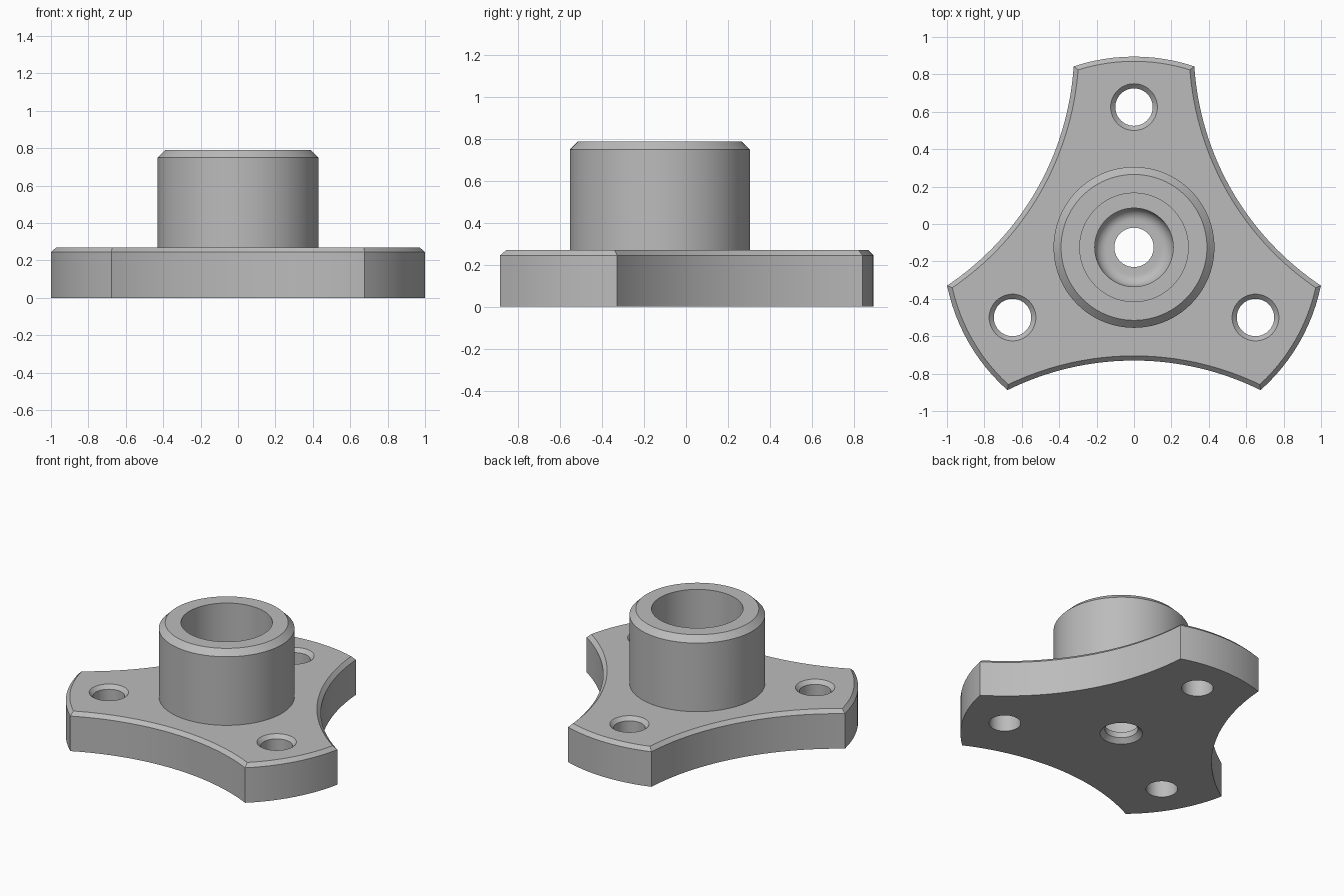
import bpy, bmesh
from math import acos, asin, atan2, cos, sin, pi, radians, tau
from mathutils import Vector

HUB = Vector((0, -0.125, 0))
BOLT_CIRCLE = 0.75

if "Cube" in bpy.data.objects:
    bpy.data.objects.remove(bpy.data.objects["Cube"])

grey = bpy.data.materials.new("plain_grey")
grey.use_nodes = True
COLOUR = (0.5, 0.5, 0.5, 1)
grey.diffuse_color = COLOUR
grey.node_tree.nodes["Principled BSDF"].inputs["Base Color"].default_value = COLOUR


def loft(name, rings):
    """Closed solid through a stack of rings with equal point counts."""
    bm = bmesh.new()
    loops = [[bm.verts.new(p) for p in ring] for ring in rings]
    n = len(loops[0])
    for low, high in zip(loops, loops[1:]):
        for i in range(n):
            j = (i + 1) % n
            bm.faces.new((low[i], low[j], high[j], high[i]))
    bm.faces.new(loops[0][::-1])
    bm.faces.new(loops[-1])
    bmesh.ops.recalc_face_normals(bm, faces=bm.faces)
    mesh = bpy.data.meshes.new(name)
    bm.to_mesh(mesh)
    bm.free()
    mesh.materials.append(grey)
    obj = bpy.data.objects.new(name, mesh)
    bpy.context.collection.objects.link(obj)
    return obj


def turned(name, profile, centre, n=96):
    """Solid of revolution from (radius, height) pairs, bottom to top."""
    return loft(name, [[centre + Vector((r * cos(tau * i / n), r * sin(tau * i / n), z))
                        for i in range(n)] for r, z in profile])


def outline(inset, z, side_steps=32, tip_steps=12):
    """Three-armed outline: concave sides between rounded arm tips."""
    tip, scoop, away = 1.02 - inset, 1.526 + inset, 2.131
    half = acos((away**2 + tip**2 - scoop**2) / (2 * away * tip))
    sweep = asin(tip * sin(half) / scoop)
    points = []
    for k in range(3):
        a = radians(-90 + 120 * k)
        # concave side, from one corner to the next
        for i in range(side_steps):
            t = sweep * (2 * i / side_steps - 1)
            x, y = away - scoop * cos(t), scoop * sin(t)
            points.append(HUB + Vector((x * cos(a) - y * sin(a),
                                        x * sin(a) + y * cos(a), z)))
        # arm tip
        for i in range(tip_steps):
            t = a + half + (tau / 3 - 2 * half) * i / tip_steps
            points.append(HUB + Vector((tip * cos(t), tip * sin(t), z)))
    return points


def combine(target, tool, operation):
    mod = target.modifiers.new(operation.lower(), "BOOLEAN")
    mod.operation, mod.object, mod.solver = operation, tool, "EXACT"
    bpy.ops.object.select_all(action="DESELECT")
    bpy.context.view_layer.objects.active = target
    target.select_set(True)
    bpy.ops.object.modifier_apply(modifier=mod.name)
    bpy.data.objects.remove(tool)


# Chamfered three-armed plate
flange = loft("hub_flange", [outline(0, 0), outline(0, 0.245), outline(0.025, 0.27)])

# Raised hub with chamfered rim
hub = turned("hub", [(0.43, 0.1), (0.43, 0.75), (0.39, 0.79)], HUB)
combine(flange, hub, "UNION")

# Stepped bore: bottom chamfer, small hole, rounded seat, wide bore
seat = [(0.145 + 0.065 * sin(t), 0.135 - 0.065 * cos(t))
        for t in [pi / 2 * i / 8 for i in range(9)]]
bore = turned("bore_cutter", [(0.145, -0.01), (0.105, 0.03), (0.105, 0.07)] + seat
              + [(0.21, 0.2), (0.29, 0.2), (0.29, 0.9)], HUB)
combine(flange, bore, "DIFFERENCE")

# Bolt holes with chamfered tops
for k in range(3):
    a = radians(90 + 120 * k)
    spot = HUB + Vector((cos(a), sin(a), 0)) * BOLT_CIRCLE
    hole = turned("bolt_hole_cutter", [(0.1, -0.1), (0.1, 0.245), (0.135, 0.28)], spot, 64)
    combine(flange, hole, "DIFFERENCE")

bpy.ops.object.shade_smooth_by_angle(angle=radians(25))
